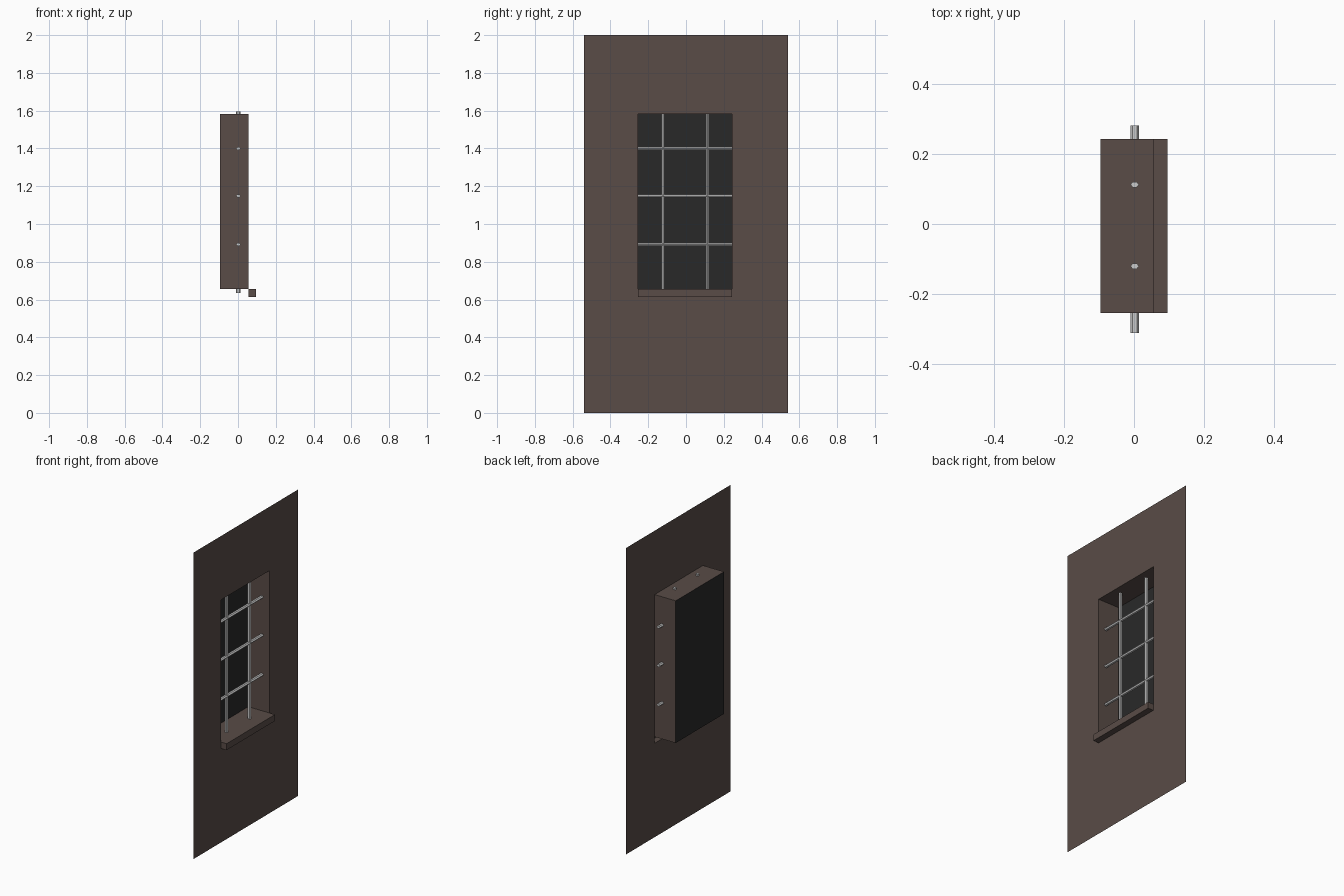
import bpy, bmesh, math
from mathutils import Matrix

if "Cube" in bpy.data.objects:
    bpy.data.objects.remove(bpy.data.objects["Cube"])

WALL_X, BACK_X, SILL_X = 0.056, -0.096, 0.096
Y0, Y1 = -0.255, 0.243
Z_SILL, Z0, Z1 = 0.613, 0.655, 1.583


def material(name, rgb):
    m = bpy.data.materials.new(name)
    m.diffuse_color = (*rgb, 1)
    m.use_nodes = True
    m.node_tree.nodes["Principled BSDF"].inputs["Base Color"].default_value = m.diffuse_color
    return m


def finish(name, bm, mat=None):
    bmesh.ops.remove_doubles(bm, verts=bm.verts, dist=1e-5)
    me = bpy.data.meshes.new(name)
    bm.to_mesh(me)
    bm.free()
    ob = bpy.data.objects.new(name, me)
    bpy.context.collection.objects.link(ob)
    if mat:
        me.materials.append(mat)
    return ob


def face(bm, pts):
    return bm.faces.new([bm.verts.new(p) for p in pts])


def rect(x, y0, y1, z0, z1):
    return [(x, y0, z0), (x, y1, z0), (x, y1, z1), (x, y0, z1)]


def box(name, x0, x1, z0, z1, skip, mat, inward=False):
    """Open box across the window width, without the face whose normal is skip."""
    bm = bmesh.new()
    mtx = (Matrix.Translation(((x0 + x1) / 2, (Y0 + Y1) / 2, (z0 + z1) / 2))
           @ Matrix.Diagonal((x1 - x0, Y1 - Y0, z1 - z0, 1)))
    bmesh.ops.create_cube(bm, size=1, matrix=mtx)
    bm.normal_update()
    drop = [f for f in bm.faces
            if any(f.normal.x * s > 0.9 for s in skip)]
    bmesh.ops.delete(bm, geom=drop, context='FACES')
    if inward:
        bmesh.ops.reverse_faces(bm, faces=bm.faces)
    return finish(name, bm, mat)


brown = material("brown_wall", (0.10, 0.072, 0.063))
dark = material("dark_pane", (0.022, 0.022, 0.022))

# Thin wall sheet: outer rectangle bridged to the window opening
bm = bmesh.new()
outer, inner = rect(WALL_X, -0.54, 0.54, 0, 2), rect(WALL_X, Y0, Y1, Z_SILL, Z1)
for i in range(4):
    j = (i + 1) % 4
    face(bm, [outer[i], outer[j], inner[j], inner[i]])
finish("wall", bm, brown)

# Recess sides, projecting sill (open behind) and dark pane
box("window_recess", BACK_X, WALL_X, Z0, Z1, (1, -1), brown, inward=True)
box("window_sill", WALL_X, SILL_X, Z_SILL, Z0, (-1,), brown)
bm = bmesh.new()
face(bm, rect(BACK_X, Y0, Y1, Z0, Z1))
finish("window_pane", bm, dark)


def bar(name, length, center, horizontal):
    # Six-sided rod, slightly flattened, with its corners along x
    bm = bmesh.new()
    bmesh.ops.create_cone(bm, cap_ends=True, segments=6, radius1=1, radius2=1, depth=length)
    for v in bm.verts:
        a = math.atan2(v.co.y, v.co.x)
        k = round((a - math.pi / 3) / (math.pi / 3)) if abs(math.sin(3 * a)) < 0.1 else None
        if k is None:
            v.co.x, v.co.y = v.co.y, -v.co.x
        v.co.x *= 0.012
        v.co.y *= 0.009
    if horizontal:
        bmesh.ops.rotate(bm, verts=bm.verts, matrix=Matrix.Rotation(math.pi / 2, 3, 'X'))
    bmesh.ops.translate(bm, verts=bm.verts, vec=center)
    finish(name, bm)


# Window bars passing through the recess sides
for i, y in enumerate((-0.121, 0.113)):
    bar(f"vertical_bar_{i + 1}", 0.96, (0.002, y, 1.115), False)
for i, z in enumerate((0.892, 1.149, 1.399)):
    bar(f"horizontal_bar_{i + 1}", 0.596, (0.002, -0.015, z), True)
